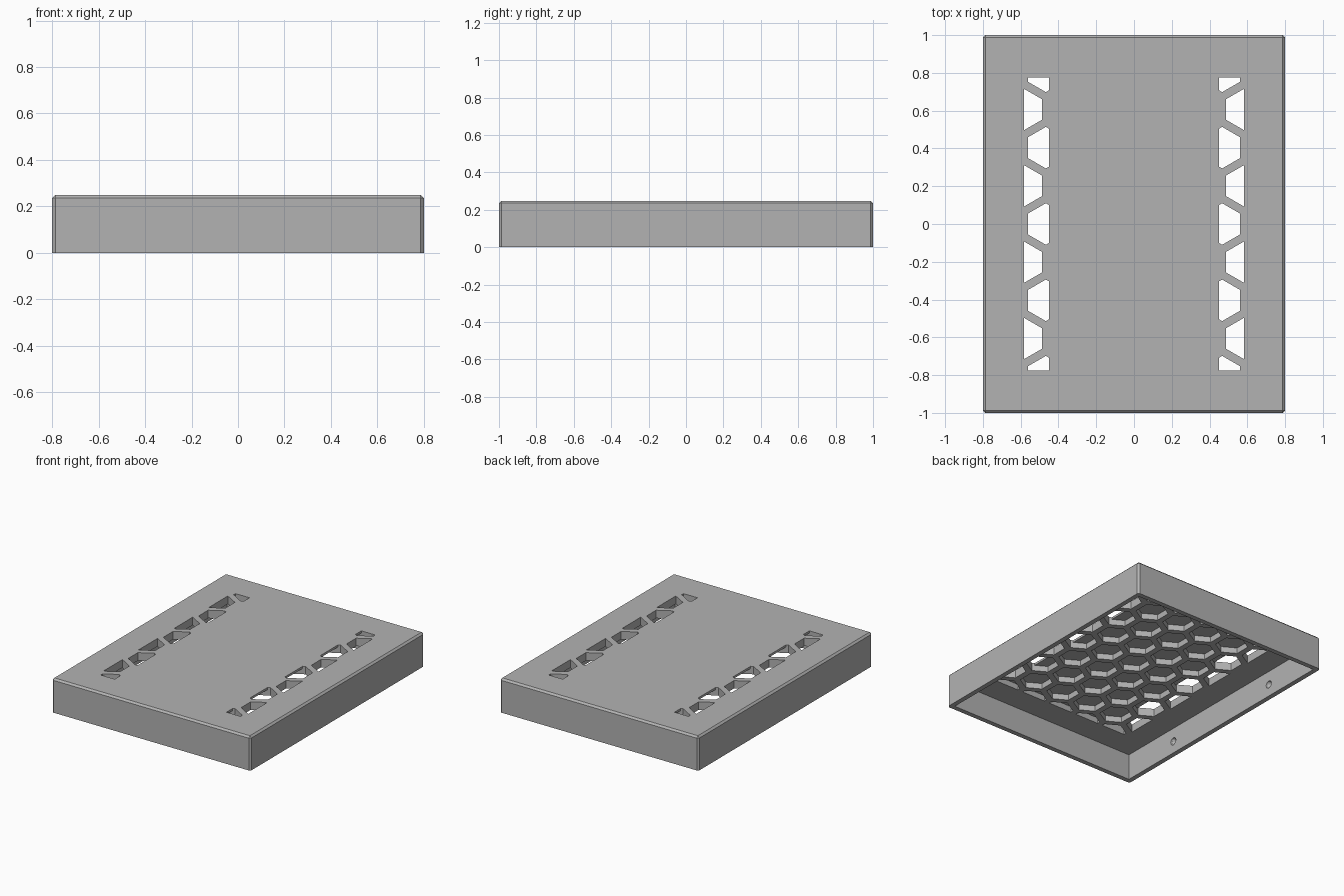
import bpy, bmesh, math
from mathutils import Vector, Matrix

if "Cube" in bpy.data.objects:
    bpy.data.objects.remove(bpy.data.objects["Cube"], do_unlink=True)

# Overall dimensions
HALF_X, HALF_Y, HEIGHT = 0.8, 1.0, 0.248
WALL, CEILING, POCKET_TOP = 0.035, 0.19, 0.232
PITCH, HEX_R = 0.2333, 0.11
FIELD_X, FIELD_Y, COVER_X = 0.583, 0.775, 0.45

grey = bpy.data.materials.new("plain grey")
grey.use_nodes = True
grey.diffuse_color = (0.45, 0.45, 0.45, 1)
grey.node_tree.nodes["Principled BSDF"].inputs["Base Color"].default_value = grey.diffuse_color


def make_object(name, bm):
    bmesh.ops.recalc_face_normals(bm, faces=bm.faces)
    mesh = bpy.data.meshes.new(name)
    bm.to_mesh(mesh)
    bm.free()
    mesh.materials.append(grey)
    obj = bpy.data.objects.new(name, mesh)
    bpy.context.collection.objects.link(obj)
    return obj


def box(bm, hx, hy, z0, z1):
    matrix = Matrix.Translation((0, 0, (z0 + z1) / 2)) @ Matrix.Diagonal((2 * hx, 2 * hy, z1 - z0, 1))
    return bmesh.ops.create_cube(bm, size=1, matrix=matrix)


def hex_prisms(name, x0, x1, z0, z1):
    """Staggered hexagon prisms, trimmed to the field between x0 and x1."""
    bm = bmesh.new()
    step_y = PITCH * math.sqrt(3) / 2
    for row in range(-4, 5):
        for col in range(-3, 4):
            cx = (col + 0.5 * (row % 2)) * PITCH
            bmesh.ops.create_circle(bm, cap_ends=True, segments=6, radius=HEX_R,
                                    matrix=Matrix.Translation((cx, row * step_y, z0))
                                    @ Matrix.Rotation(math.radians(30), 4, 'Z'))
    # Make sure each hexagon has a point towards the back
    top = max(v.co.y for v in bm.verts)
    if abs(top - 4 * step_y - HEX_R) > 0.001:
        for row in range(-4, 5):
            for col in range(-3, 4):
                i = ((row + 4) * 7 + col + 3) * 6
                bm.verts.ensure_lookup_table()
                centre = Vector(((col + 0.5 * (row % 2)) * PITCH, row * step_y, z0))
                bmesh.ops.rotate(bm, verts=bm.verts[i:i + 6], cent=centre,
                                 matrix=Matrix.Rotation(math.radians(30), 3, 'Z'))
    for point, normal in (((x0, 0, 0), (-1, 0, 0)), ((x1, 0, 0), (1, 0, 0)),
                          ((0, -FIELD_Y, 0), (0, -1, 0)), ((0, FIELD_Y, 0), (0, 1, 0))):
        bmesh.ops.bisect_plane(bm, geom=bm.verts[:] + bm.edges[:] + bm.faces[:],
                               plane_co=point, plane_no=normal, clear_outer=True)
    result = bmesh.ops.extrude_face_region(bm, geom=bm.faces[:])
    lifted = [g for g in result["geom"] if isinstance(g, bmesh.types.BMVert)]
    bmesh.ops.translate(bm, verts=lifted, vec=(0, 0, z1 - z0))
    return make_object(name, bm)


def cut(target, cutter):
    cutter.hide_render = True
    mod = target.modifiers.new("cut", 'BOOLEAN')
    mod.operation, mod.solver, mod.object = 'DIFFERENCE', 'EXACT', cutter
    bpy.context.view_layer.objects.active = target
    bpy.ops.object.modifier_apply(modifier=mod.name)
    bpy.data.objects.remove(cutter, do_unlink=True)


# Outer shell with chamfered top and corner edges
bm = bmesh.new()
box(bm, HALF_X, HALF_Y, 0, HEIGHT)
edges = [e for e in bm.edges if max(v.co.z for v in e.verts) > 0.1]
bmesh.ops.bevel(bm, geom=edges, offset=0.013, segments=1, affect='EDGES')
cover = make_object("vented_cover", bm)

# Hollow underside
bm = bmesh.new()
box(bm, HALF_X - WALL, HALF_Y - WALL, -0.1, CEILING)
cut(cover, make_object("cavity_cutter", bm))

# Blind honeycomb pockets, opened through the top along both sides
cut(cover, hex_prisms("pocket_cutter", -FIELD_X, FIELD_X, CEILING - 0.05, POCKET_TOP))
for x0, x1 in ((-FIELD_X, -COVER_X), (COVER_X, FIELD_X)):
    cut(cover, hex_prisms("slot_cutter", x0, x1, CEILING - 0.03, HEIGHT + 0.05))

# Small round catches in the inner side walls
bm = bmesh.new()
for sx in (-1, 1):
    for y in (-0.5, 0.5):
        bmesh.ops.create_uvsphere(bm, u_segments=12, v_segments=8, radius=0.027,
                                  matrix=Matrix.Translation((sx * (HALF_X - WALL), y, 0.09)))
cut(cover, make_object("catch_cutter", bm))
